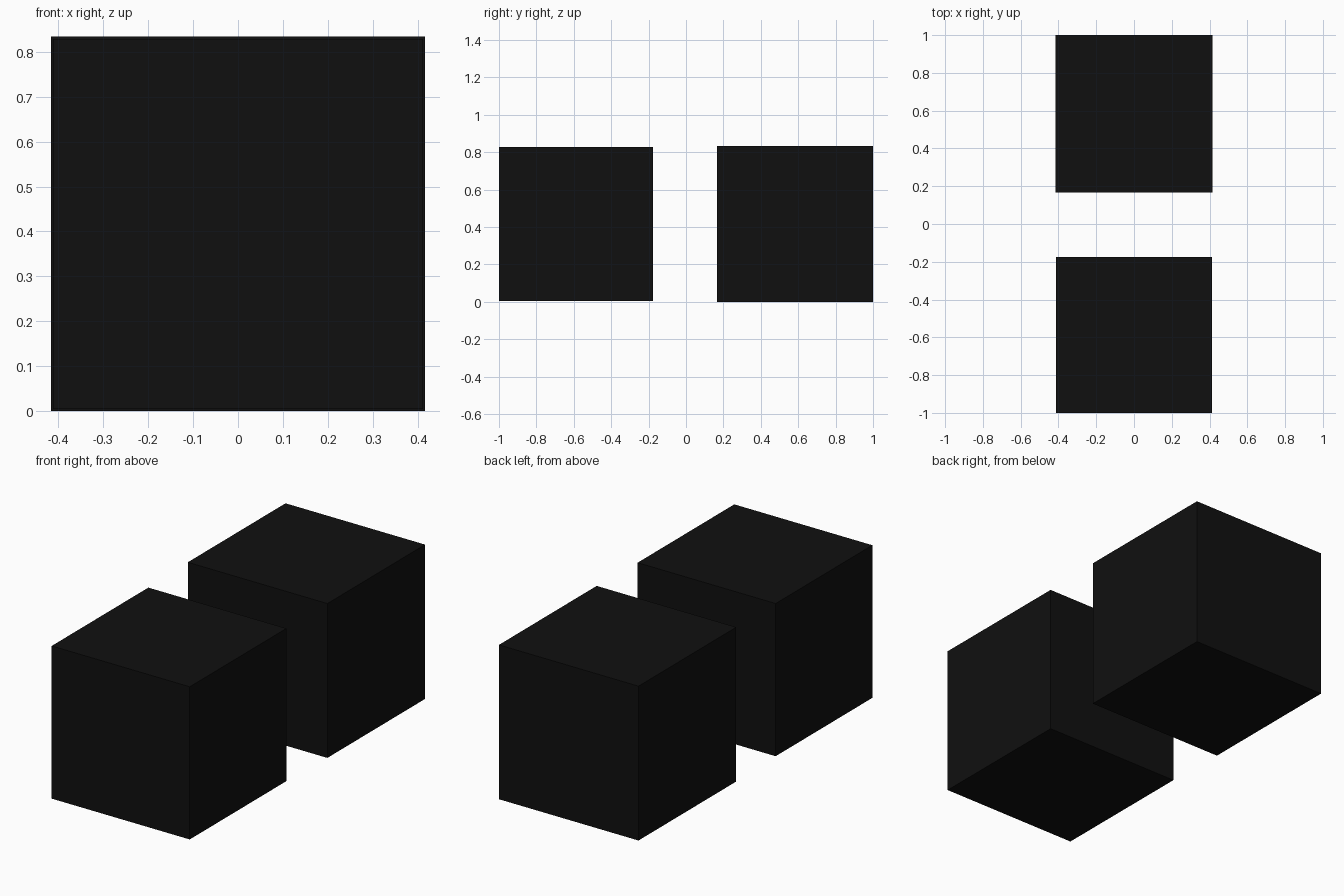
import bpy

if "Cube" in bpy.data.objects:
    bpy.data.objects.remove(bpy.data.objects["Cube"])

# Near-black finish shared by both blocks
black = bpy.data.materials.new("black")
black.diffuse_color = (0.005, 0.005, 0.005, 1)
black.use_nodes = True
black.node_tree.nodes["Principled BSDF"].inputs["Base Color"].default_value = black.diffuse_color


def cube(name, size, y):
    """Axis-aligned sharp-edged cube."""
    bpy.ops.mesh.primitive_cube_add(size=size, location=(0, y, 0.417))
    ob = bpy.context.object
    ob.name = name
    ob.data.materials.append(black)
    return ob


# Front block is very slightly smaller than the rear one
FRONT, REAR = 0.824, 0.833
cube("front_block", FRONT, -1 + FRONT / 2)
cube("rear_block", REAR, 1 - REAR / 2)
